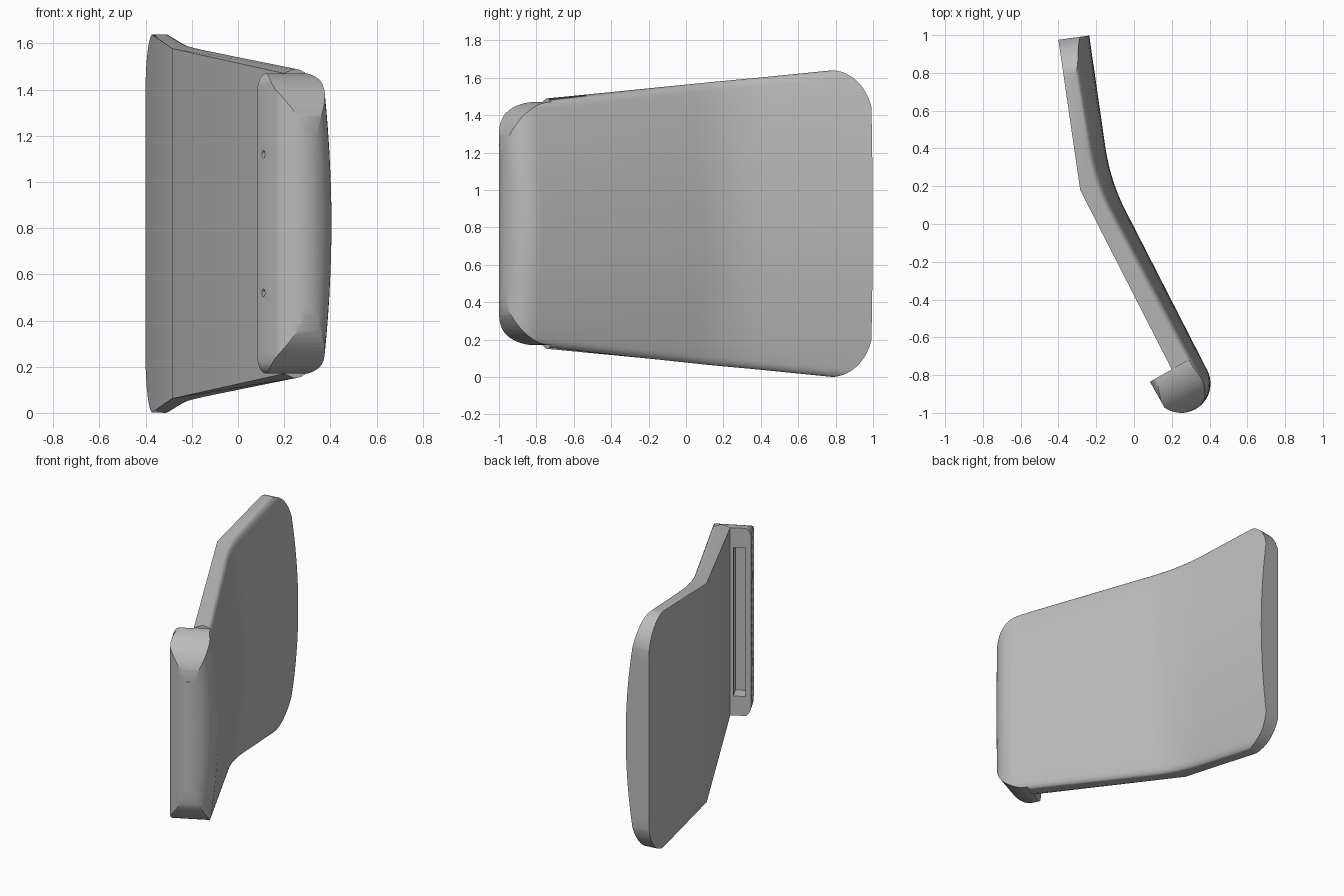
import bpy, bmesh, math
from mathutils import Vector

if "Cube" in bpy.data.objects:
    bpy.data.objects.remove(bpy.data.objects["Cube"])

MID = 0.82                                   # height of the symmetry plane
D = Vector((0.455, -0.89)).normalized()      # along the lower panel, towards the hook
N = Vector((-D.y, D.x))                      # outward normal of the lower panel
D2 = Vector((-0.143, 0.99)).normalized()     # along the upper flap
N2 = Vector((D2.y, -D2.x))                   # outward normal of the flap

grey = bpy.data.materials.new("grey")
grey.diffuse_color = (0.5, 0.5, 0.5, 1)
grey.use_nodes = True
grey.node_tree.nodes["Principled BSDF"].inputs["Base Color"].default_value = grey.diffuse_color


def make(name, bm):
    bmesh.ops.recalc_face_normals(bm, faces=bm.faces)
    me = bpy.data.meshes.new(name)
    bm.to_mesh(me)
    bm.free()
    me.materials.append(grey)
    ob = bpy.data.objects.new(name, me)
    bpy.context.collection.objects.link(ob)
    return ob


def prism(name, points, vector):
    """Extrude a planar loop of 3D points along a vector."""
    bm = bmesh.new()
    a = [bm.verts.new(p) for p in points]
    b = [bm.verts.new(Vector(p) + vector) for p in points]
    bm.faces.new(a)
    bm.faces.new(b[::-1])
    for i in range(len(a)):
        j = (i + 1) % len(a)
        bm.faces.new((a[i], b[i], b[j], a[j]))
    return make(name, bm)


def half_height(y):
    if y < -0.75:
        return 0.65
    if y < 0.15:
        return 0.65 + (y + 0.75) * 0.1167
    return 0.755 + (y - 0.15) * 0.1


# Cross-section: (point, direction and amount of the crown)
section = [(Vector(p), N, 0) for p in
           ((-0.40, 0.975), (-0.285, 0.18), (0.20, -0.77), (0.085, -0.835))]
for i in range(20):                          # rounded hook
    t = math.radians(-125 + 152 * i / 19)
    p = Vector((0.25 + 0.155 * math.cos(t), -0.845 + 0.155 * math.sin(t)))
    section.append((p, N, max(0, math.cos(t - math.radians(27)))))
corner = Vector((-0.126, 0.23))
for i in range(9):                           # soft outer bend
    t = i / 8
    p = corner + D * 0.18 * (1 - t) ** 2 + D2 * 0.18 * t * t
    section.append((p, N.lerp(N2, t).normalized(), 1))
section.append((Vector((-0.237, 0.998)), N2, 1))

# Body: the section stacked in rows, crowned outside with a soft edge
rows = [i / 10 * 0.94 for i in range(11)] + [0.96, 0.975, 0.988, 0.996, 1.0]
rows = [-v for v in rows[:0:-1]] + rows
bm = bmesh.new()
loops = []
for v in rows:
    loop = []
    for p, n, w in section:
        h = v * half_height(p.y)
        e = max(0, (abs(v) - 0.94) / 0.06)
        drop = 0.12 * h * h + 0.025 * (1 - math.sqrt(max(0, 1 - e * e)))
        q = p - n * drop * w
        loop.append(bm.verts.new((q.x, q.y, MID + h)))
    loops.append(loop)
for a, b in zip(loops, loops[1:]):
    for i in range(len(a)):
        j = (i + 1) % len(a)
        bm.faces.new((a[i], a[j], b[j], b[i]))
bm.faces.new(loops[0][::-1])
bm.faces.new(loops[-1])
body = make("bent_panel_with_hook", bm)

cutters = []


def round_corner(name, along, across, s0, s1, h0, h1):
    """Cutters that round the top and bottom corners at the end of a panel."""
    for side in (1, -1):
        prof = []
        for i in range(17):
            t = math.pi / 2 * i / 16
            prof.append((s0 + (s1 - s0) * math.sin(t), h1 + (h0 - h1) * math.cos(t)))
        prof += [(s1 + 0.2, h1), (s1 + 0.2, 1.2), (s0, 1.2)]
        pts = []
        for s, h in prof:
            q = along * s - across * 0.6
            pts.append((q.x, q.y, MID + side * h))
        cutters.append(prism(name, pts, (across * 1.2).to_3d()))


round_corner("flap_corner_cutter", D2, N2, 0.81, 1.028, 0.82, 0.56)
round_corner("hook_corner_cutter", D, N, 0.775, 1.018, 0.65, 0.39)
round_corner("lip_corner_cutter", -N, D * 1.7, 0.262, 0.306, 0.65, 0.57)

# Pocket inside the hook
pts = []
for s, m in ((0.7, 0.192), (0.87, 0.192), (0.87, 0.27), (0.7, 0.27)):
    q = D * s - N * m
    pts.append((q.x, q.y, MID - 0.515))
cutters.append(prism("pocket_cutter", pts, Vector((0, 0, 1.03))))

# Two small holes through the lip
for z in (0.52, 1.12):
    ax = Vector((0.874, 0.485, 0)).normalized()
    side = Vector((-ax.y, ax.x, 0))
    c = Vector((0.11, -0.88, z)) - ax * 0.05
    ring = [c + side * 0.013 * math.cos(k * math.pi / 8)
            + Vector((0, 0, 0.017 * math.sin(k * math.pi / 8))) for k in range(16)]
    cutters.append(prism("hole_cutter", ring, ax * 0.1))

bpy.context.view_layer.objects.active = body
body.select_set(True)
for c in cutters:
    mod = body.modifiers.new("cut", 'BOOLEAN')
    mod.operation = 'DIFFERENCE'
    mod.solver = 'EXACT'
    mod.object = c
    bpy.ops.object.modifier_apply(modifier=mod.name)
    bpy.data.objects.remove(c, do_unlink=True)
bpy.ops.object.shade_smooth_by_angle(angle=math.radians(30))
